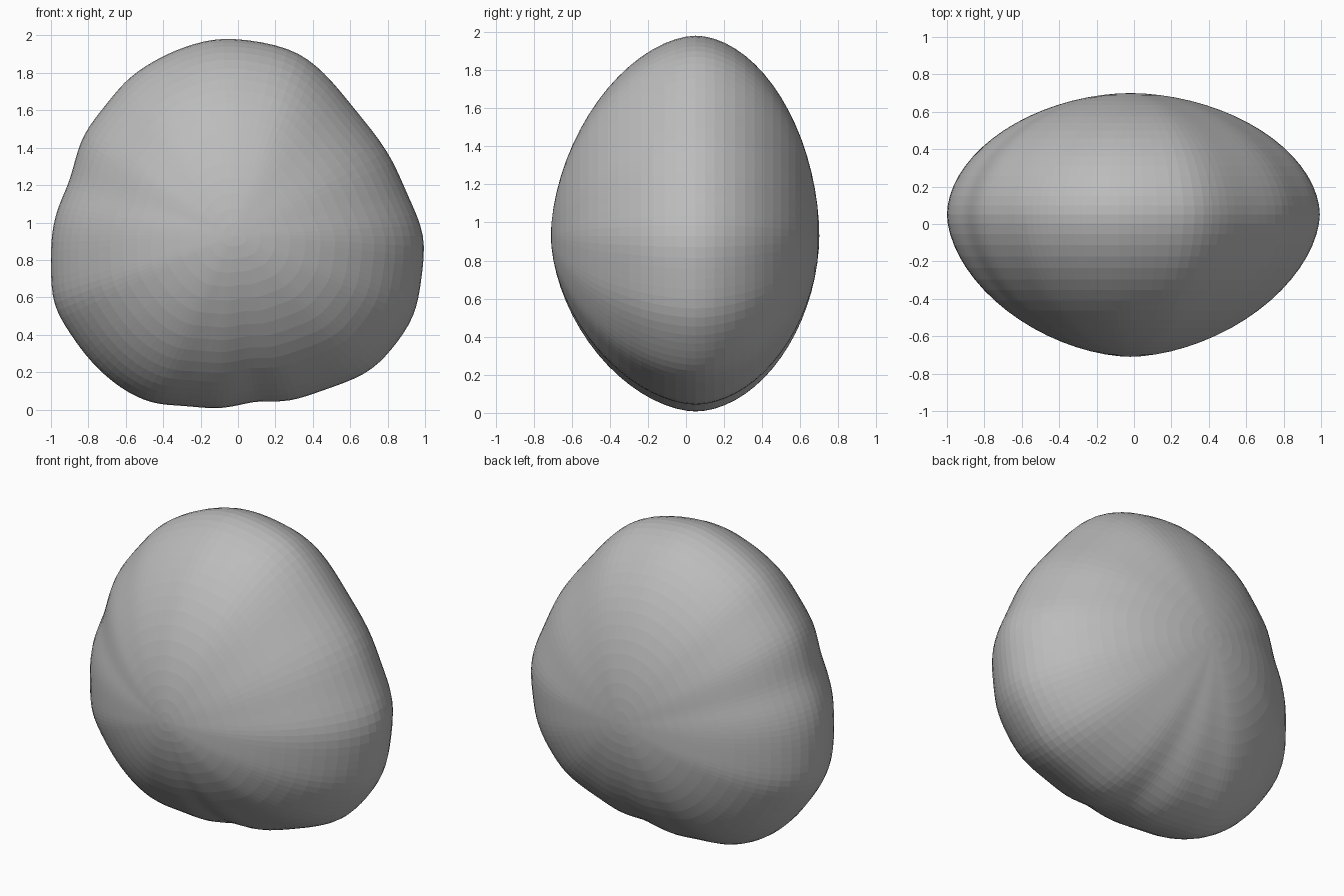
import bpy
import bmesh
import math
from mathutils import Vector

# Remove the default cube
default_cube = bpy.data.objects.get("Cube")
if default_cube:
    bpy.data.objects.remove(default_cube, do_unlink=True)

# Lumpy outline around the waist of the boulder, as (x, z), clockwise from the top
OUTLINE = [
    (-.03, 1.985), (.275, 1.93), (.46, 1.8), (.62, 1.61), (.8, 1.38), (.905, 1.15),
    (.995, .93), (.98, .7), (.94, .5), (.82, .32), (.68, .19), (.46, .105),
    (.275, .045), (.115, .045), (.01, .025), (-.115, .005), (-.285, .02),
    (-.46, .035), (-.63, .118), (-.78, .25), (-.9, .41), (-.985, .567),
    (-1, .754), (-.995, .94), (-.96, 1.085), (-.9, 1.225), (-.858, 1.38),
    (-.805, 1.5), (-.69, 1.65), (-.58, 1.775), (-.42, 1.88), (-.23, 1.957),
]
CENTRE = Vector((-.02, .93))
WAIST_Y = .05
FRONT_DEPTH, BACK_DEPTH = .76, .65
FRONT_POWER, BACK_POWER = 1.76, 1.88
STEPS = 4
RINGS = 36


def smooth_loop(points, steps):
    """Closed Catmull-Rom curve through the points."""
    pts = [Vector(p) for p in points]
    count = len(pts)
    loop = []
    for i in range(count):
        a, b, c, d = (pts[(i + k) % count] for k in (-1, 0, 1, 2))
        for s in range(steps):
            t = s / steps
            loop.append(b + (c - a) * t / 2
                        + (a - b * 2.5 + c * 2 - d / 2) * t * t
                        + ((b - c) * 3 + d - a) * t ** 3 / 2)
    return loop


def relax(loop, rounds):
    """Soften small kinks in a closed loop."""
    for _ in range(rounds):
        loop = [(loop[i - 1] + p * 2 + loop[(i + 1) % len(loop)]) / 4
                for i, p in enumerate(loop)]
    return loop


def ring_shape(angle):
    """Position along y and outline scale of a ring, from front to back."""
    front = angle < math.pi / 2
    depth = FRONT_DEPTH if front else BACK_DEPTH
    power = FRONT_POWER if front else BACK_POWER
    along = abs(math.cos(angle)) ** (2 / power)
    scale = math.sin(angle) ** (2 / power)
    return WAIST_Y + (-depth if front else depth) * along, scale


# Grey stone
stone = bpy.data.materials.new("stone grey")
stone.use_nodes = True
colour = (.5, .5, .5, 1)
stone.diffuse_color = colour
stone.node_tree.nodes["Principled BSDF"].inputs["Base Color"].default_value = colour

# Boulder: outline rings shrinking towards a front and a back pole
bm = bmesh.new()
loop = relax(smooth_loop(OUTLINE, STEPS), 3)
rings = []
for r in range(1, RINGS):
    y, scale = ring_shape(math.pi * r / RINGS)
    ring = []
    for p in loop:
        q = CENTRE + (p - CENTRE) * scale
        ring.append(bm.verts.new((q.x, y, q.y)))
    rings.append(ring)

# Skin between neighbouring rings
for near, far in zip(rings, rings[1:]):
    for i in range(len(near)):
        bm.faces.new((near[i - 1], near[i], far[i], far[i - 1]))

# Close both poles with fans
for ring, y in ((rings[0], WAIST_Y - FRONT_DEPTH), (rings[-1], WAIST_Y + BACK_DEPTH)):
    pole = bm.verts.new((CENTRE.x, y, CENTRE.y))
    for i in range(len(ring)):
        bm.faces.new((ring[i - 1], ring[i], pole))

bmesh.ops.recalc_face_normals(bm, faces=bm.faces[:])
mesh = bpy.data.meshes.new("boulder")
bm.to_mesh(mesh)
bm.free()
mesh.materials.append(stone)
boulder = bpy.data.objects.new("boulder", mesh)
bpy.context.collection.objects.link(boulder)
